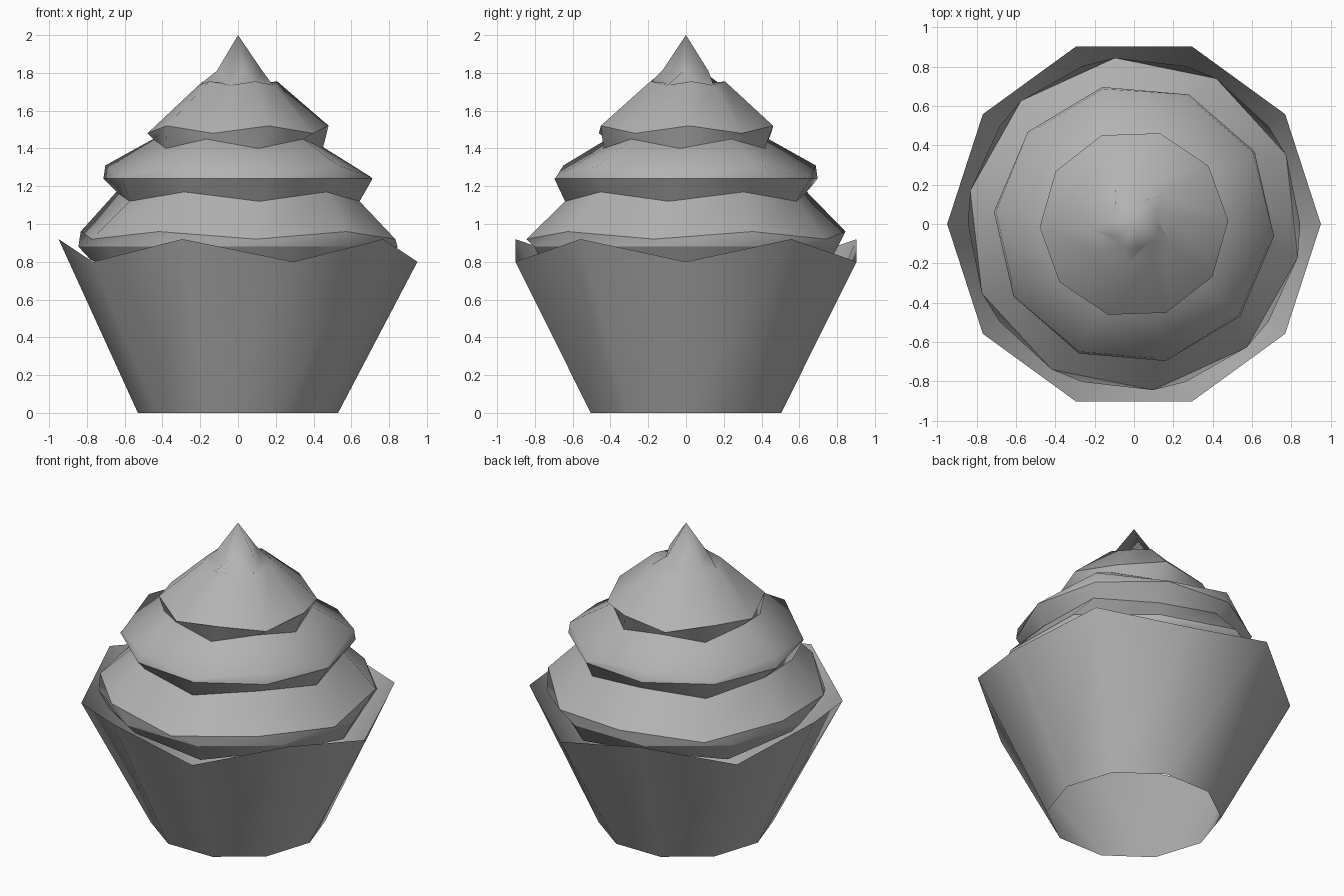
import bpy, bmesh
from math import cos, sin, radians, pi

if "Cube" in bpy.data.objects:
    bpy.data.objects.remove(bpy.data.objects["Cube"])

SIDES = 10

grey = bpy.data.materials.new("dark_grey")
grey.diffuse_color = (0.45, 0.45, 0.45, 1)
grey.use_nodes = True
grey.node_tree.nodes["Principled BSDF"].inputs["Base Color"].default_value = grey.diffuse_color


def ring(bm, r, phase, z_even, z_odd):
    """Ten-sided ring whose vertices alternate between two heights."""
    out = []
    for k in range(SIDES):
        a = radians(phase) + 2 * pi * k / SIDES
        out.append(bm.verts.new((r * cos(a), r * sin(a), z_odd if k % 2 else z_even)))
    return out


def build(name, rows, tip=None):
    """Bridge the rings; rows are radius, phase, even z, odd z, sharp edge."""
    bm = bmesh.new()
    rings = [ring(bm, *row[:4]) for row in rows]
    for lo, hi in zip(rings, rings[1:]):
        for k in range(SIDES):
            n = (k + 1) % SIDES
            bm.faces.new((lo[k], lo[n], hi[n], hi[k]))
    if tip is not None:
        top = bm.verts.new((0, 0, tip))
        for k in range(SIDES):
            bm.faces.new((rings[-1][k], rings[-1][(k + 1) % SIDES], top))
    for f in bm.faces:
        f.smooth = True
    for verts, row in zip(rings, rows):
        for k in range(SIDES):
            edge = bm.edges.get((verts[k], verts[(k + 1) % SIDES]))
            edge.smooth = not row[4]
    mesh = bpy.data.meshes.new(name)
    bm.to_mesh(mesh)
    bm.free()
    mesh.materials.append(grey)
    ob = bpy.data.objects.new(name, mesh)
    bpy.context.collection.objects.link(ob)
    return ob


# Paper wrapper: open flared sleeve with a zigzag rim
build("wrapper", [
    (0.53, 0, 0.0, 0.0, True),
    (0.95, 0, 0.80, 0.92, True),
])

# Frosting: three twisted tiers ending in a peak
build("frosting", [
    (0.78, 0, 0.76, 0.81, True),
    (0.845, 0, 0.88, 0.88, True),          # lower tier
    (0.85, -11.5, 0.92, 0.96, True),
    (0.65, -8, 1.12, 1.17, True),
    (0.715, -5, 1.24, 1.24, True),         # middle tier
    (0.705, -5, 1.25, 1.31, False),
    (0.45, -4, 1.40, 1.45, True),
    (0.48, 2, 1.52, 1.48, True),           # upper tier
    (0.21, 8, 1.755, 1.735, False),
    (0.13, 30, 1.745, 1.81, False),        # twisted peak
], tip=2.0)
